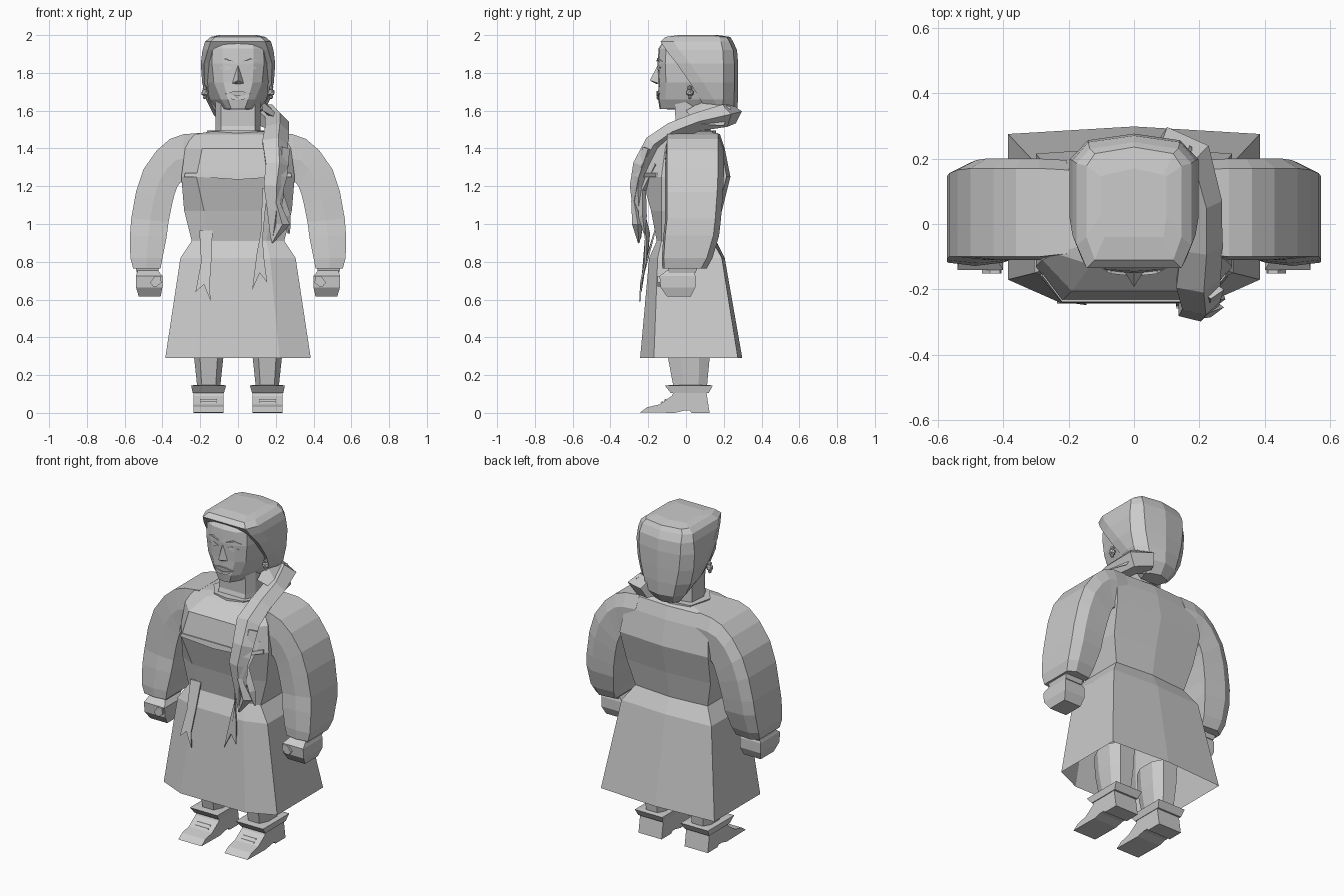
import bpy, bmesh, math
from mathutils import Vector

grey = bpy.data.materials.new("light_grey")
grey.diffuse_color = (0.6, 0.6, 0.6, 1)


def make(name, verts, faces):
    me = bpy.data.meshes.new(name)
    me.from_pydata([tuple(v) for v in verts], [], faces)
    bm = bmesh.new()
    bm.from_mesh(me)
    bmesh.ops.recalc_face_normals(bm, faces=bm.faces)
    bm.to_mesh(me)
    bm.free()
    me.materials.append(grey)
    ob = bpy.data.objects.new(name, me)
    bpy.context.collection.objects.link(ob)
    return ob


def loft(name, rings, caps=(True, True)):
    n = len(rings[0])
    verts = [p for r in rings for p in r]
    faces = [(i * n + j, i * n + (j + 1) % n, (i + 1) * n + (j + 1) % n, (i + 1) * n + j)
             for i in range(len(rings) - 1) for j in range(n)]
    if caps[0]:
        faces.append(tuple(range(n)))
    if caps[1]:
        faces.append(tuple(range(len(verts) - n, len(verts))))
    return make(name, verts, faces)


def sym(half, z):
    """Ring mirrored in x: half runs from front centre to back centre."""
    pts = half + [(-x, y) for x, y in reversed(half[1:-1])]
    return [(x, y, z) for x, y in pts]


def rect(x0, x1, y0, y1, z):
    return [(x0, y0, z), (x1, y0, z), (x1, y1, z), (x0, y1, z)]


def plate(name, pts, t=0.008):
    """Thin plate extruded forwards from an outline."""
    return loft(name, [pts, [(x, y - t, z) for x, y, z in pts]])


def tube(name, path, n=5):
    """Path of (x, y, z, radius) with flat-sided section."""
    c = [Vector(p[:3]) for p in path]
    rings = []
    for i, p in enumerate(path):
        t = (c[min(i + 1, len(c) - 1)] - c[max(i - 1, 0)]).normalized()
        u = (Vector((1, 0, 0)) - t * t.x).normalized()
        w = t.cross(u)
        rings.append([c[i] + p[3] * (u * math.cos(a) + 0.75 * w * math.sin(a))
                      for a in [2 * math.pi * k / n for k in range(n)]])
    return loft(name, rings)


# Dress: z, half width, back corner y, back y, side front y, front x, front y
dress = [(0.29, .385, .275, .298, -.17, .22, -.243), (0.82, .305, .19, .205, -.15, .17, -.195),
         (0.91, .245, .14, .16, -.13, .15, -.155), (1.07, .285, .17, .19, -.13, .18, -.185),
         (1.25, .30, .215, .235, -.13, .22, -.235), (1.40, .28, .19, .205, -.11, .19, -.205),
         (1.475, .24, .165, .18, -.09, .13, -.125), (1.49, .14, .13, .14, -.06, .08, -.085)]
loft("dress", [sym([(0, yf), (xf, yf), (w, ys), (w, yc), (0, yb)], z)
               for z, w, yc, yb, ys, xf, yf in dress], (False, True))
# Yoke panel lower edge
plate("yoke_edge", [(-.285, -.155, 1.25), (-.22, -.233, 1.25), (0, -.233, 1.235), (.22, -.233, 1.25),
                    (.285, -.155, 1.25), (.28, -.15, 1.27), (.22, -.23, 1.27), (-.22, -.23, 1.27),
                    (-.28, -.15, 1.27)])

# Collar and neck
loft("collar", [sym([(0, -.11), (.10, -.09), (w, .0), (.13, .14), (0, .16)], z)
                for w, z in ((.15, 1.465), (.165, 1.495))])
loft("neck", [sym([(0, yf), (.09, yf), (.12, 0), (.11, .10), (0, .13)], z)
              for yf, z in ((-.075, 1.46), (-.055, 1.52), (-.06, 1.66))])

# Face: z, front y, front half width, side half width
face = [(1.605, -.06, .06, .10), (1.61, -.14, .06, .115), (1.66, -.148, .09, .15), (1.75, -.146, .128, .172),
        (1.85, -.15, .138, .18), (1.93, -.145, .135, .172), (1.975, -.115, .12, .14)]
loft("head", [sym([(0, yf), (fw * .6, yf + .006), (fw, yf + .04), (sw, .06), (sw * .8, .18), (0, .2)], z)
              for z, yf, fw, sw in face])
# Hair: z, hairline y, front half width, widest half width, back half width, back y
hair = [(1.52, .13, .06, .08, .06, .23), (1.58, .12, .11, .13, .09, .27), (1.66, .075, .155, .17, .11, .275),
        (1.75, .02, .178, .19, .13, .276), (1.85, -.05, .18, .197, .14, .276), (1.92, -.105, .16, .188, .14, .27),
        (1.965, -.135, .145, .175, .135, .25), (1.99, -.11, .12, .145, .12, .235), (2.0, -.04, .09, .10, .09, .17)]
loft("hair", [sym([(0, y), (a, y), (b, y + .07), (b, (yb + .12) / 2), (c, yb - .02), (0, yb)], z)
              for z, y, a, b, c, yb in hair])

# Nose, mouth
make("nose", [(0, -.145, 1.85), (-.03, -.145, 1.745), (.03, -.145, 1.745), (0, -.192, 1.76), (0, -.155, 1.74)],
     [(0, 1, 3), (0, 3, 2), (1, 4, 3), (4, 2, 3)])
plate("upper_lip", [(-.068, -.136, 1.69), (0, -.148, 1.678), (.068, -.136, 1.69), (.02, -.148, 1.703),
                    (-.02, -.148, 1.703)], .009)
plate("lower_lip", [(-.06, -.136, 1.685), (-.03, -.145, 1.66), (.03, -.145, 1.66), (.06, -.136, 1.685),
                    (0, -.148, 1.672)], .009)

for s, side in ((1, "right"), (-1, "left")):
    # Eyes and brows
    plate("eye_" + side, [(s * x, y, z) for x, y, z in
          ((.03, -.146, 1.825), (.06, -.143, 1.84), (.10, -.13, 1.828), (.065, -.143, 1.812))], .006)
    plate("brow_" + side, [(s * x, y, z) for x, y, z in
          ((.025, -.148, 1.86), (.07, -.143, 1.88), (.115, -.118, 1.86), (.07, -.143, 1.87))], .009)
    # Earring
    for k, (z, r) in enumerate(((1.72, .014), (1.695, .022), (1.672, .012))):
        bm = bmesh.new()
        bmesh.ops.create_icosphere(bm, subdivisions=1, radius=r)
        bmesh.ops.translate(bm, verts=bm.verts, vec=(s * .175, .02, z))
        make("earring_%s_%d" % (side, k), [v.co for v in bm.verts], [[v.index for v in f.verts] for f in bm.faces])
        bm.free()
    # Sleeve: outer x, z, inner x, z, front y, back y
    sleeve = [(.20, 1.482, .22, 1.22, -.09, .165), (.29, 1.475, .285, 1.22, -.10, .17),
              (.36, 1.45, .305, 1.22, -.10, .17), (.43, 1.39, .32, 1.20, -.10, .17),
              (.50, 1.29, .335, 1.16, -.10, .17), (.54, 1.17, .35, 1.10, -.10, .165),
              (.565, 1.03, .368, 1.01, -.10, .155), (.572, .94, .378, .93, -.11, .145),
              (.57, .82, .40, .82, -.118, .11), (.555, .765, .41, .765, -.115, .08)]
    rings = []
    for ox, oz, ix, iz, f, b in sleeve:
        p = lambda t, y: (s * (ox + (ix - ox) * t), y, oz + (iz - oz) * t)
        rings.append([p(0, f), p(0, b), p(.3, b + .03), p(1, b + .02), p(1, f), p(.5, f - .01)])
    loft("sleeve_" + side, rings)
    # Cuff and hand
    loft("cuff_" + side, [rect(s * a, s * b, c, d, z) for a, b, c, d, z in
         ((.415, .545, -.10, .065, .78), (.425, .535, -.09, .05, .74))])
    loft("hand_" + side, [rect(s * a, s * b, c, d, z) for a, b, c, d, z in
         ((.41, .525, -.10, .025, .615), (.40, .54, -.135, .05, .665), (.40, .54, -.14, .05, .725),
          (.425, .53, -.10, .04, .755))])
    loft("thumb_" + side, [rect(s * a, s * b, -.152, -.10, z) for a, b, z in
         ((.43, .45, .67), (.405, .465, .69), (.41, .44, .725))])
    # Leg
    loft("leg_" + side, [[(s * (.155 + w * x), y0 + (y1 - y0) * t, z) for x, t in
         ((-.6, 0), (.6, 0), (1, .3), (1, .75), (.6, 1), (-.6, 1), (-1, .75), (-1, .3))]
         for z, w, y0, y1 in ((.13, .06, -.065, .11), (.29, .077, -.095, .125), (.42, .085, -.10, .13))])
    # Boot
    prof = [(.125, 0), (.105, .13), (-.055, .13), (-.075, .09), (-.14, .045), (-.205, .03), (-.243, .003),
            (-.06, 0), (-.01, .012), (.02, .012), (.03, 0)]
    loft("boot_" + side, [[(s * x, y, z) for y, z in prof] for x in (.078, .235)])
    loft("boot_cuff_" + side, [rect(s * a, s * b, c, d, z) for a, b, c, d, z in
         ((.075, .24, -.08, .12, .105), (.062, .248, -.112, .142, .145), (.085, .225, -.07, .115, .148))])
    for k, (y, z) in enumerate(((-.13, .052), (-.11, .066))):
        plate("strap_%s_%d" % (side, k), [(s * .11, y, z), (s * .20, y, z), (s * .20, y + .008, z + .007),
                                        (s * .11, y + .008, z + .007)])

# Gathered hair swept over one shoulder
tube("swept_hair", [(.07, .23, 1.58, .075), (.16, .19, 1.57, .085), (.20, .06, 1.54, .07), (.20, -.07, 1.49, .07),
                    (.19, -.17, 1.42, .075), (.20, -.235, 1.31, .065), (.185, -.255, 1.20, .06),
                    (.19, -.25, 1.08, .045), (.18, -.245, .92, .01)])
make("hair_flap", [(.12, .10, 1.66), (.17, .24, 1.62), (.26, .05, 1.53), (.13, .0, 1.60), (.22, .2, 1.52)],
     [(0, 1, 2), (0, 2, 3), (1, 4, 2), (3, 2, 4)])
tube("hair_tail", [(.235, -.20, 1.40, .04), (.225, -.25, 1.25, .035), (.20, -.275, 1.12, .02),
                   (.235, -.255, 1.0, .04), (.18, -.25, .90, .006)], 4)
tube("outer_lock", [(.24, -.16, 1.32, .03), (.21, -.23, 1.18, .025), (.25, -.23, 1.04, .03),
                    (.27, -.22, .95, .006)], 4)
# Hanging ribbons with forked ends
plate("ribbon_left", [(-.205, -.16, .965), (-.135, -.16, .965), (-.14, -.20, .82), (-.15, -.235, .68),
                      (-.145, -.24, .59), (-.18, -.235, .68), (-.225, -.235, .64), (-.195, -.21, .80)])
plate("ribbon_right", [(.13, -.25, 1.19), (.155, -.25, 1.18), (.13, -.21, .92), (.14, -.21, .80),
                       (.155, -.235, .69), (.115, -.225, .74), (.075, -.235, .65), (.10, -.20, .85), (.12, -.19, .95)])
